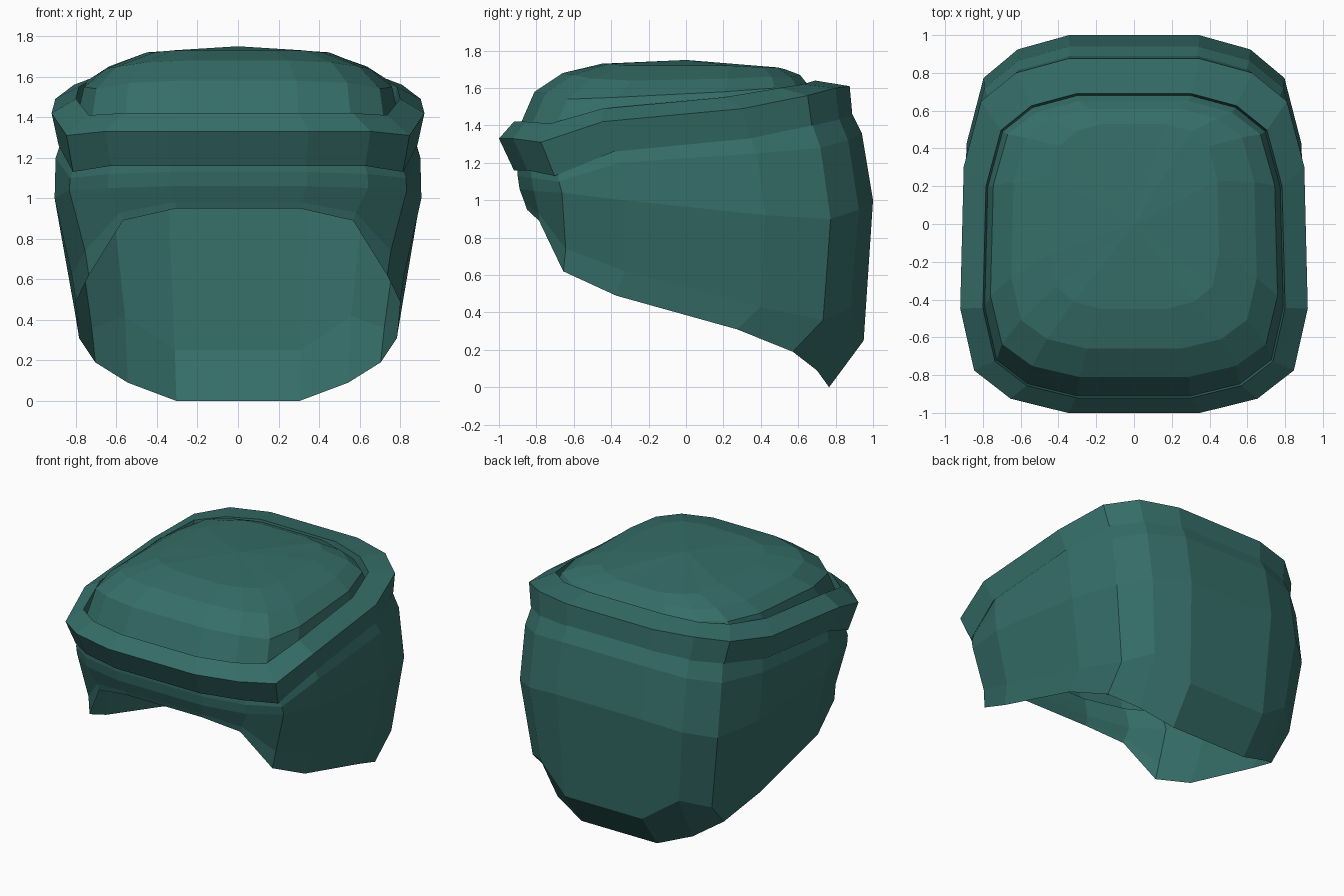
import bpy
import bmesh

# Shared rounded-square outline: right half, front to back, unit size
OUTLINE = [(.38, -1), (.71, -.92), (.92, -.76), (1, -.41),
           (.98, .39), (.88, .76), (.68, .92), (.38, 1)]

teal = bpy.data.materials.new("teal")
teal.diffuse_color = (0.036, 0.155, 0.14, 1)


def ring(bm, width, front, back, heights):
    """16-sided mirrored ring; heights run front to back."""
    mid, half = (front + back) / 2, (back - front) / 2
    right = [(x * width, mid + y * half, z) for (x, y), z in zip(OUTLINE, heights)]
    left = [(-x, y, z) for x, y, z in reversed(right)]
    return [bm.verts.new(p) for p in right + left]


def loft(name, rings, apex=None):
    """Skin rings given bottom to top, optionally closing to a peak."""
    bm = bmesh.new()
    loops = [ring(bm, *r) for r in rings]
    n = len(loops[0])
    for a, b in zip(loops, loops[1:]):
        for i in range(n):
            j = (i + 1) % n
            bm.faces.new((a[i], a[j], b[j], b[i]))
    if apex:
        tip = bm.verts.new(apex)
        for i in range(n):
            bm.faces.new((loops[-1][i], loops[-1][(i + 1) % n], tip))
    mesh = bpy.data.meshes.new(name)
    bm.to_mesh(mesh)
    bm.free()
    mesh.materials.append(teal)
    obj = bpy.data.objects.new(name, mesh)
    bpy.context.collection.objects.link(obj)
    return obj


# Open shell: arched at the front, long at the back
loft("shell", [
    (.80, -.85, .765, (.95, .89, .62, .49, .31, .19, .09, 0)),
    (.82, -.86, .95, (.98, .93, .74, .62, .43, .36, .42, .25)),
    (.905, -.89, 1.0, (1.06, 1.05, 1.04, 1.0, .92, .9, .95, 1.0)),
    (.90, -.90, .94, (1.13, 1.12, 1.1, 1.2, 1.25, 1.28, 1.32, 1.36)),
    (.87, -.90, .88, (1.19, 1.19, 1.17, 1.29, 1.36, 1.43, 1.46, 1.48)),
])

# Tilted band around the top
rim = (1.42, 1.42, 1.41, 1.49, 1.55, 1.60, 1.62, 1.64)
loft("band", [
    (.885, -.92, .89, (1.16, 1.16, 1.13, 1.26, 1.33, 1.40, 1.43, 1.45)),
    (.92, -1.0, .875, (1.33, 1.33, 1.31, 1.42, 1.49, 1.56, 1.60, 1.61)),
    (.80, -.92, .69, rim),
    (.79, -.91, .68, [z - .08 for z in rim]),
])

# Domed crown inside the band
loft("crown", [
    (.79, -.91, .68, [z - .07 for z in rim]),
    (.76, -.81, .65, (1.58, 1.57, 1.54, 1.55, 1.58, 1.60, 1.61, 1.62)),
    (.65, -.66, .61, (1.68, 1.67, 1.65, 1.64, 1.65, 1.66, 1.66, 1.67)),
    (.45, -.45, .53, (1.73, 1.73, 1.72, 1.72, 1.72, 1.71, 1.71, 1.70)),
], apex=(0, 0, 1.75))
